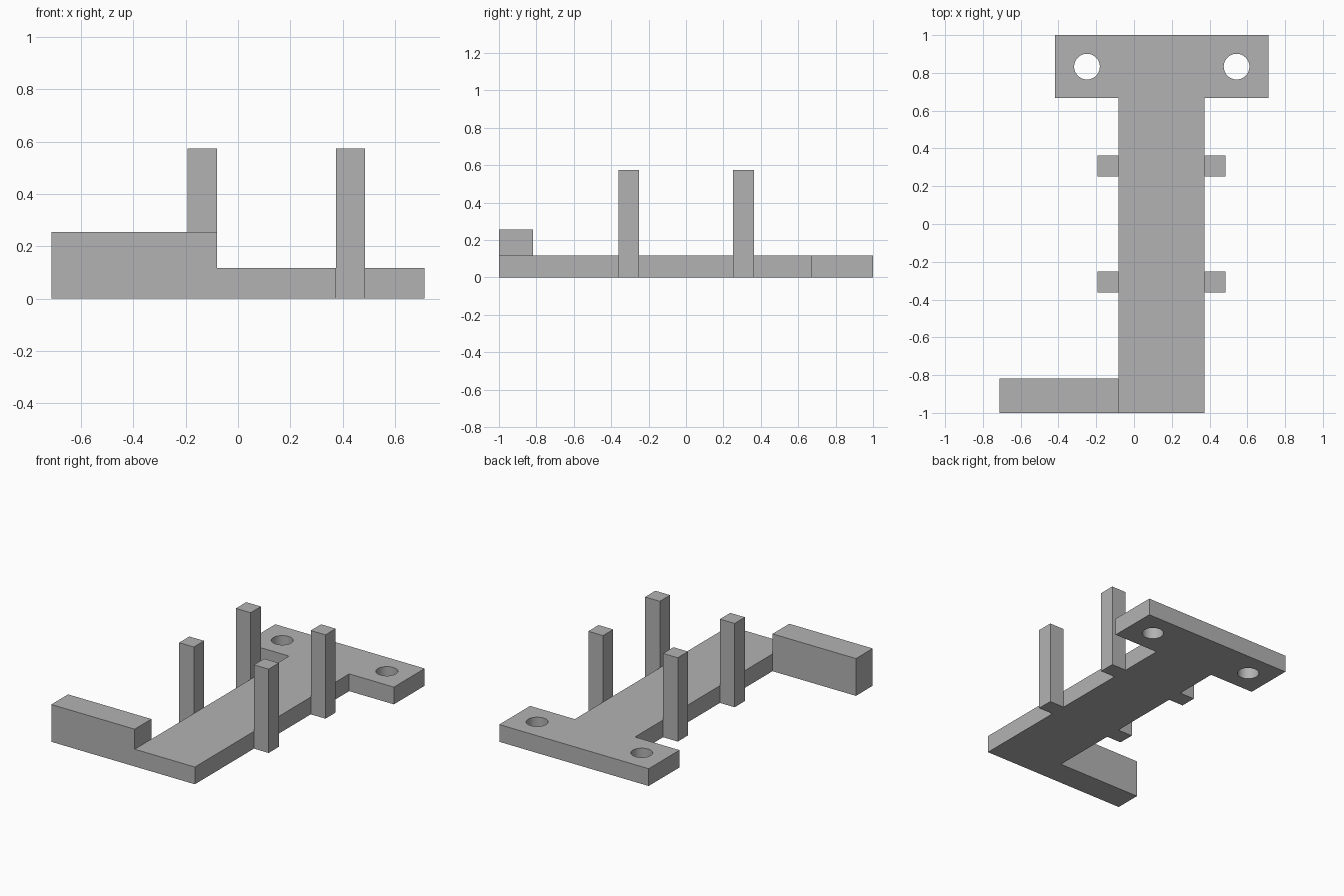
import bpy, bmesh, math

if "Cube" in bpy.data.objects:
    bpy.data.objects.remove(bpy.data.objects["Cube"])

grey = bpy.data.materials.new("plain grey")
grey.diffuse_color = (0.45, 0.45, 0.45, 1)
grey.use_nodes = True
grey.node_tree.nodes["Principled BSDF"].inputs["Base Color"].default_value = grey.diffuse_color


def extrude_outline(name, points, z0, z1):
    """Solid made from a flat counter-clockwise outline."""
    bm = bmesh.new()
    face = bm.faces.new([bm.verts.new((x, y, z0)) for x, y in points])
    top = bmesh.ops.extrude_face_region(bm, geom=[face])["geom"]
    bmesh.ops.translate(bm, vec=(0, 0, z1 - z0),
                        verts=[v for v in top if isinstance(v, bmesh.types.BMVert)])
    bmesh.ops.recalc_face_normals(bm, faces=bm.faces)
    mesh = bpy.data.meshes.new(name)
    bm.to_mesh(mesh)
    bm.free()
    mesh.materials.append(grey)
    obj = bpy.data.objects.new(name, mesh)
    bpy.context.collection.objects.link(obj)
    return obj


def block(name, x0, x1, y0, y1, z1):
    return extrude_outline(name, [(x0, y0), (x1, y0), (x1, y1), (x0, y1)], 0, z1)


# T-shaped base plate
left, right = -0.081, 0.374
plate = extrude_outline("base_plate", [
    (left, -1), (right, -1), (right, 0.667), (0.712, 0.667),
    (0.712, 1), (-0.418, 1), (-0.418, 0.667), (left, 0.667)], 0, 0.118)

# Two screw holes through the crossbar
for x in (-0.249, 0.543):
    circle = [(x + 0.068 * math.cos(a), 0.833 + 0.068 * math.sin(a))
              for a in (math.tau * i / 48 for i in range(48))]
    cutter = extrude_outline("hole_cutter", circle, -0.1, 0.3)
    bpy.context.view_layer.objects.active = plate
    cut = plate.modifiers.new("hole", 'BOOLEAN')
    cut.operation, cut.solver, cut.object = 'DIFFERENCE', 'EXACT', cutter
    bpy.ops.object.modifier_apply(modifier=cut.name)
    bpy.data.objects.remove(cutter)

bpy.ops.object.select_all(action='DESELECT')
plate.select_set(True)
bpy.ops.object.shade_smooth_by_angle(angle=math.radians(30))

# Raised side arm at the front left
block("side_arm", -0.712, left, -1, -0.819, 0.255)

# Four upright posts along the plate edges
for side, x in (("left", left - 0.111), ("right", right)):
    for end, y in (("front", -0.362), ("back", 0.252)):
        block(f"{end}_{side}_post", x, x + 0.111, y, y + 0.111, 0.573)
